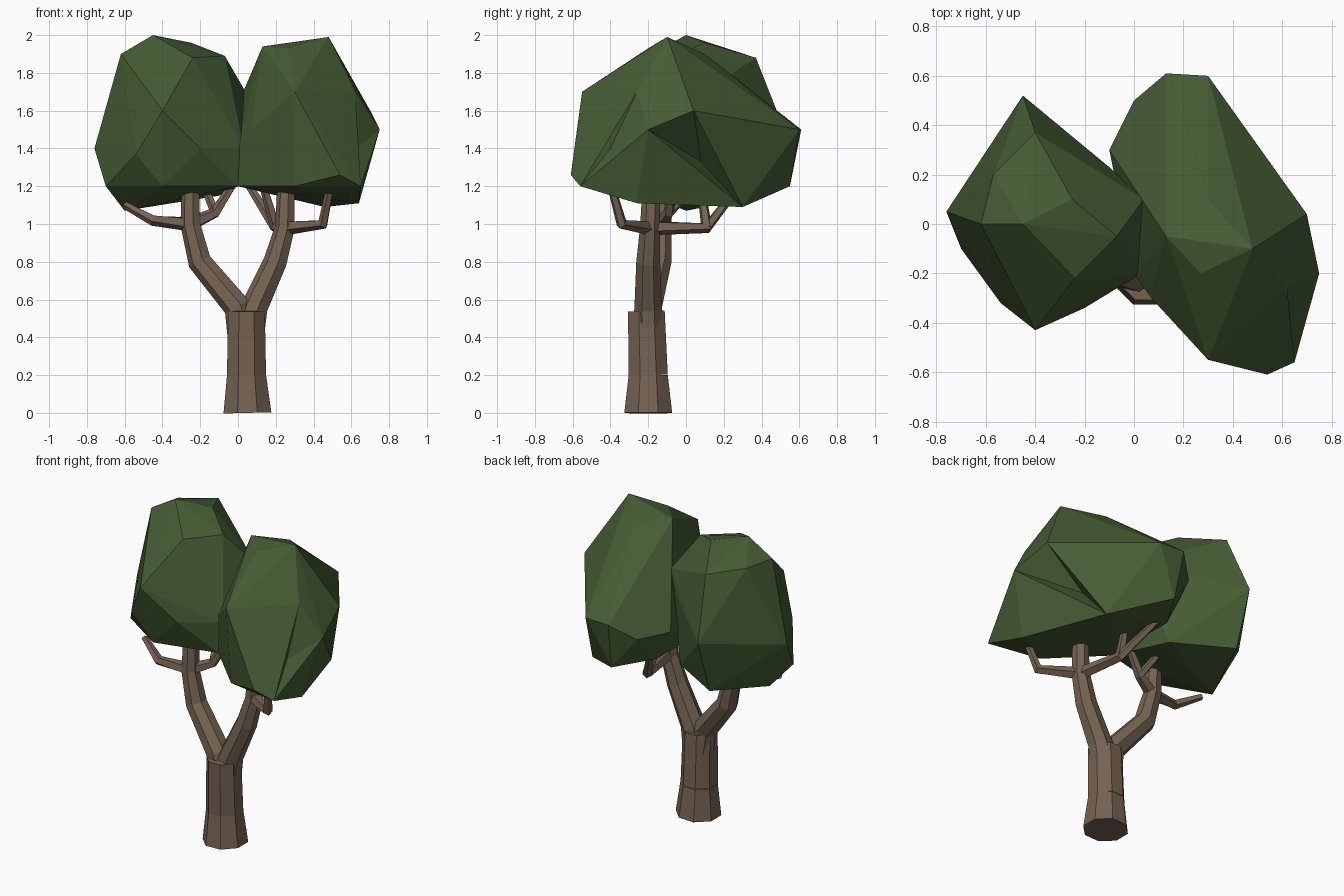
import bpy
import bmesh
from math import cos, sin, tau
from mathutils import Vector

UP = Vector((0, 0, 1))

if "Cube" in bpy.data.objects:
    bpy.data.objects.remove(bpy.data.objects["Cube"], do_unlink=True)


def make_material(name, red, green, blue):
    material = bpy.data.materials.new(name)
    material.use_nodes = True
    color = (red, green, blue, 1)
    material.diffuse_color = color
    shader = material.node_tree.nodes["Principled BSDF"]
    shader.inputs["Base Color"].default_value = color
    return material


bark = make_material("brown bark", .18, .125, .085)
leaf = make_material("dark green leaves", .06, .107, .034)


def finish(name, bm, material):
    """Turn a bmesh into a flat shaded object with one material."""
    bmesh.ops.recalc_face_normals(bm, faces=bm.faces[:])
    mesh = bpy.data.meshes.new(name)
    bm.to_mesh(mesh)
    bm.free()
    mesh.materials.append(material)
    obj = bpy.data.objects.new(name, mesh)
    bpy.context.scene.collection.objects.link(obj)


def limb(name, path, start=.04, end=.02, sides=5):
    """Faceted tube along a path, tapering evenly from start to end radius."""
    bm = bmesh.new()
    points = [Vector(p) for p in path]
    last = len(points) - 1
    rings = []
    for i, point in enumerate(points):
        ahead = points[min(i + 1, last)] - point
        behind = point - points[max(i - 1, 0)]
        turn = UP.rotation_difference(ahead.normalized() + behind.normalized())
        radius = start + (end - start) * i / last
        ring = []
        for k in range(sides):
            angle = tau * (k + .5) / sides
            offset = Vector((cos(angle), sin(angle), 0)) * radius
            ring.append(bm.verts.new(point + turn @ offset))
        rings.append(ring)
    for low, high in zip(rings, rings[1:]):
        for k in range(sides):
            following = (k + 1) % sides
            bm.faces.new((low[k], low[following], high[following], high[k]))
    bm.faces.new(rings[0])
    bm.faces.new(rings[-1])
    finish(name, bm, bark)


def crown(name, corners, dents=()):
    """Faceted leaf mass stretched over its corners, with facets pushed in to the dents."""
    bm = bmesh.new()
    for corner in corners:
        bm.verts.new(corner)
    bmesh.ops.convex_hull(bm, input=bm.verts[:])
    loose = [vert for vert in bm.verts if not vert.link_faces]
    bmesh.ops.delete(bm, geom=loose, context="VERTS")
    for dent in map(Vector, dents):
        facet = min(bm.faces, key=lambda f: (f.calc_center_median() - dent).length)
        bmesh.ops.poke(bm, faces=[facet])["verts"][0].co = dent
    finish(name, bm, leaf)


# Trunk with a flared foot
trunk_low = (.045, -.2, .2)
limb("trunk_foot", [(.05, -.2, 0), trunk_low], start=.137, end=.112, sides=8)
limb("trunk", [trunk_low, (.045, -.21, .54)], start=.112, end=.105, sides=8)

# Two main boughs of the fork
right_fork = (-.25, -.13, 1)
left_fork = (.25, -.19, .98)
limb("right_bough", [(.03, -.2, .4), (0, -.2, .56), (-.2, -.14, .8), right_fork,
                     (-.25, -.12, 1.3)], start=.085, end=.045, sides=7)
limb("left_bough", [(.06, -.2, .4), (.09, -.2, .56), (.2, -.2, .8), left_fork,
                    (.26, -.18, 1.3)], start=.085, end=.045, sides=7)

# Thin branches and twigs reaching into the crowns
right_elbow = (-.12, -.09, 1.06)
left_elbow = (.2, .11, .98)
limb("right_outer_branch", [right_fork, (-.45, -.17, 1.02), (-.6, -.1, 1.1)])
limb("right_inner_branch", [right_fork, right_elbow, (0, -.07, 1.25)])
limb("right_inner_twig", [right_elbow, (-.18, .05, 1.2)], start=.025)
limb("left_outer_branch", [left_fork, (.45, -.34, 1), (.5, -.41, 1.25)])
limb("left_back_branch", [left_fork, left_elbow, (.06, .28, 1.2)])
limb("left_back_twig", [left_elbow, (.12, .07, 1.25)], start=.03)

# Crown on the right bough: top, middle, then underside
crown("right_crown", [
    (-.45, 0, 2), (-.25, .1, 1.96), (-.62, 0, 1.9), (-.57, .2, 1.9),
    (-.4, .37, 1.88), (-.07, -.05, 1.89), (-.24, -.22, 1.88),
    (.04, .1, 1.7), (-.1, .23, 1.6), (-.4, -.43, 1.6), (-.45, .52, 1.5),
    (-.76, .05, 1.4), (-.54, -.32, 1.37), (-.2, -.34, 1.4), (.03, -.2, 1.4),
    (-.7, -.1, 1.2), (-.6, 0, 1.07), (-.4, -.3, 1.2), (0, -.2, 1.2),
    (-.45, .4, 1.15), (-.1, .2, 1.15)])

# Crown on the left bough: top, middle, then underside
crown("left_crown", [
    (.48, -.1, 1.99), (.13, -.05, 1.94), (.27, -.2, 1.93), (.3, .1, 1.9),
    (.3, -.55, 1.7), (.62, -.26, 1.7), (.7, .04, 1.6),
    (.75, -.2, 1.5), (.07, -.3, 1.5), (0, -.2, 1.4),
    (.13, .61, 1.5), (.3, .6, 1.5), (0, .5, 1.4), (-.1, .3, 1.4),
    (.54, -.61, 1.26), (.65, -.56, 1.2), (.3, -.5, 1.2), (0, -.2, 1.2),
    (.64, -.26, 1.11), (.46, .3, 1.09), (.15, .55, 1.2), (0, .3, 1.2)],
    dents=[(.46, .08, 1.33), (.63, -.4, 1.4)])
